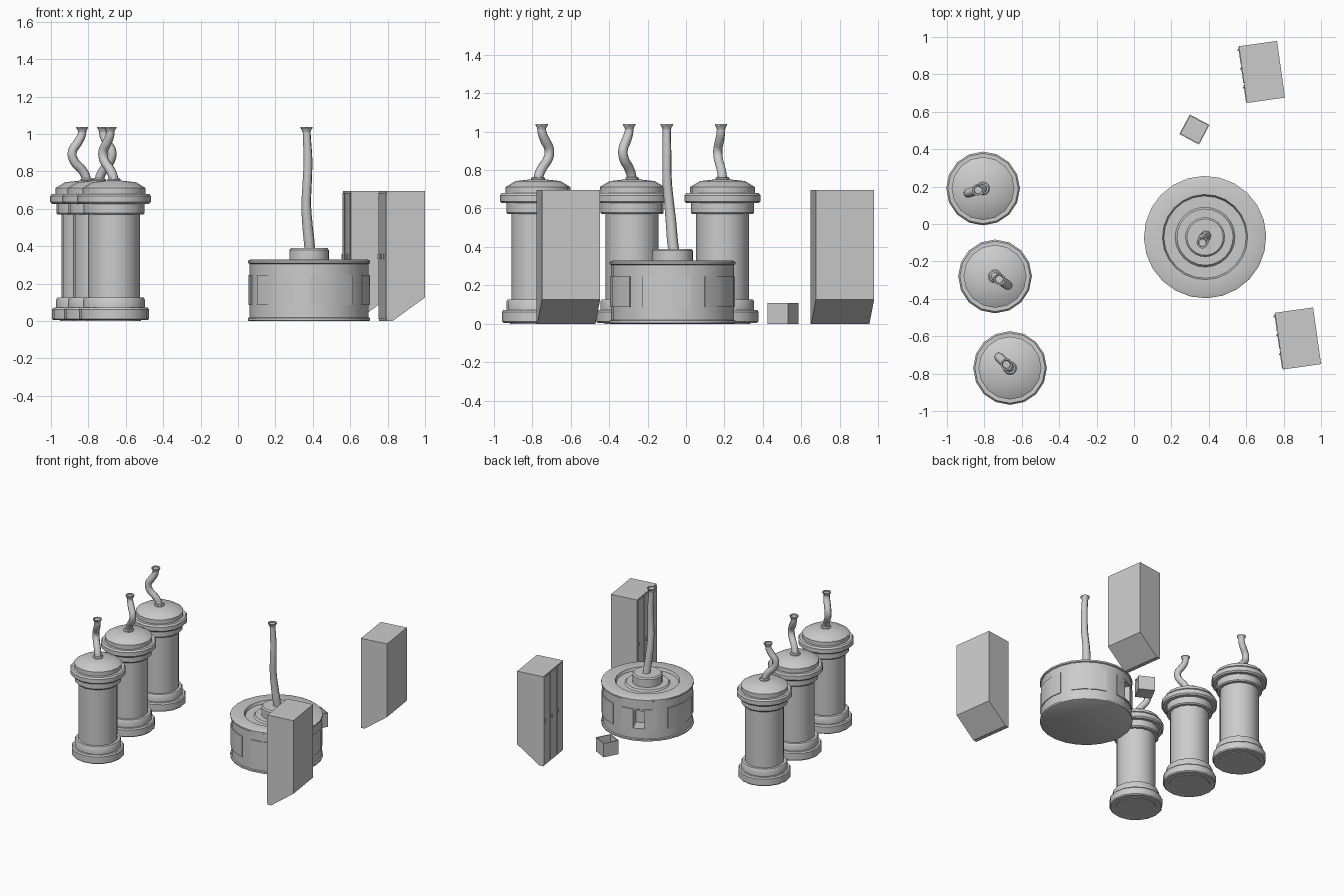
import bpy, bmesh
from math import sin, cos, radians, pi
from mathutils import Matrix, Vector

if "Cube" in bpy.data.objects:
    bpy.data.objects.remove(bpy.data.objects["Cube"])


def make(name, bm, loc=(0, 0, 0), rot=0.0, smooth=True):
    bmesh.ops.recalc_face_normals(bm, faces=bm.faces[:])
    me = bpy.data.meshes.new(name)
    bm.to_mesh(me)
    bm.free()
    ob = bpy.data.objects.new(name, me)
    bpy.context.collection.objects.link(ob)
    ob.location = loc
    ob.rotation_euler.z = rot
    if smooth:
        select(ob)
        bpy.ops.object.shade_smooth_by_angle(angle=radians(30))
    return ob


def select(ob):
    bpy.ops.object.select_all(action='DESELECT')
    ob.select_set(True)
    bpy.context.view_layer.objects.active = ob


def lathe(name, profile, sides, loc, phase=0.0, closed=False):
    # revolve an (r, z) profile; open profiles get end caps
    bm = bmesh.new()
    rings = [[bm.verts.new((r * cos(phase + 2 * pi * i / sides),
                            r * sin(phase + 2 * pi * i / sides), z))
              for i in range(sides)] for r, z in profile]
    pairs = list(zip(rings, rings[1:]))
    if closed:
        pairs.append((rings[-1], rings[0]))
    for a, b in pairs:
        for i in range(sides):
            j = (i + 1) % sides
            bm.faces.new((a[i], a[j], b[j], b[i]))
    if not closed:
        bm.faces.new(rings[0])
        bm.faces.new(rings[-1])
    return make(name, bm, loc)


def pipe(name, points, radii, loc):
    cu = bpy.data.curves.new(name, 'CURVE')
    cu.dimensions = '3D'
    cu.bevel_depth = 1.0
    cu.bevel_resolution = 2
    cu.resolution_u = 4
    cu.use_fill_caps = True
    sp = cu.splines.new('BEZIER')
    sp.bezier_points.add(len(points) - 1)
    for bp, p, r in zip(sp.bezier_points, points, radii):
        bp.co = p
        bp.radius = r
        bp.handle_left_type = bp.handle_right_type = 'AUTO'
    ob = bpy.data.objects.new(name, cu)
    bpy.context.collection.objects.link(ob)
    ob.location = loc
    select(ob)
    bpy.ops.object.convert(target='MESH')
    bpy.ops.object.shade_smooth_by_angle(angle=radians(50))
    # flared lip on the open end
    x, y, z = Vector(points[-1]) + Vector(loc)
    lathe(name + "_lip", [(.021, -.025), (.025, -.01), (.032, 0), (.032, .006),
                          (.024, .004), (.017, -.02)], 12, (x, y, z), closed=True)


def box(bm, center, size):
    bmesh.ops.create_cube(bm, size=1, matrix=Matrix.Translation(center)
                          @ Matrix.Diagonal((*size, 1)))


# --- three tank columns with bent chimney pipes
TANK = [(.145, 0), (.145, .005), (.18, .005), (.187, .012), (.187, .062), (.18, .072),
        (.165, .072), (.165, .115), (.158, .127), (.138, .127), (.138, .57),
        (.158, .57), (.164, .578), (.164, .627), (.188, .627), (.197, .637),
        (.197, .668), (.188, .68), (.168, .68), (.168, .712), (.118, .742), (.03, .752)]
BEND = [(0, .74), (.008, .775), (.03, .81), (.075, .86), (.083, .905),
        (.052, .955), (.03, .995), (.027, 1.032)]
for n, (x, y, ang) in enumerate([(-.807, .19, 197), (-.743, -.28, -35), (-.663, -.77, 135)], 1):
    lathe(f"tank_{n}", TANK, 16, (x, y, 0))
    a = radians(ang)
    lathe(f"tank_pipe_collar_{n}", [(.036, .74), (.036, .757), (.03, .764), (.01, .764)], 12, (x, y, 0))
    pipe(f"tank_pipe_{n}", [(d * cos(a), d * sin(a), z) for d, z in BEND],
         [.025] * 6 + [.023, .021], (x, y, 0))

# --- round stove, 24 sided
C = (.38, -.07, 0)
PH = radians(-28.5)
stove = lathe("stove_body", [
    (.32, 0), (.327, .004), (.327, .016), (.319, .02), (.319, .306), (.327, .31),
    (.327, .322), (.315, .328), (.228, .328), (.22, .308), (.16, .308), (.15, .32),
    (.106, .32), (.106, .38), (.097, .39), (.03, .39)], 24, C, PH)


# raised wall panels, three wall segments wide with one between
def panel(name, start):
    bm = bmesh.new()
    cols = []
    for i in range(4):
        t = start + radians(15 * i)
        cols.append([bm.verts.new((r * cos(t), r * sin(t), z))
                     for r, z in ((.312, .087), (.325, .087), (.325, .247), (.312, .247))])
    for a, b in zip(cols, cols[1:]):
        for k in range(4):
            m = (k + 1) % 4
            bm.faces.new((a[k], a[m], b[m], b[k]))
    bm.faces.new(cols[0])
    bm.faces.new(cols[-1])
    return make(name, bm, C)


panels = [panel(f"stove_panel_{k + 1}", PH + radians(60 * k)) for k in range(6)]

# fire opening cut through the panel that faces the coal bin
bm = bmesh.new()
box(bm, (.32, 0, .167), (.2, .08, .135))
cutter = make("fire_opening_cutter", bm, C, radians(114), smooth=False)
cutter.hide_render = True
for ob in (stove, panels[2]):
    md = ob.modifiers.new("opening", 'BOOLEAN')
    md.operation = 'DIFFERENCE'
    md.solver = 'EXACT'
    md.object = cutter
    select(ob)
    bpy.ops.object.modifier_apply(modifier=md.name)
bpy.data.objects.remove(cutter)

# stove chimney
pipe("stove_pipe", [(.004, .006, .385), (0, 0, .43), (-.01, -.008, .53), (-.015, -.018, .63),
                    (-.01, -.028, .74), (-.006, -.029, .86), (-.011, -.03, .97),
                    (-.014, -.03, 1.032)],
     [.029, .029, .028, .026, .025, .024, .022, .021], C)

# --- two lockers with a slanted underside, doors facing -x
D, W, H = .206, .306, .695
for n, (x, y) in enumerate([(.684, .813), (.877, -.612)], 1):
    rot = radians(8)
    bm = bmesh.new()
    side = [(-D / 2, 0), (-D / 2 + .03, 0), (D / 2, .127), (D / 2, H), (-D / 2, H)]
    f = bm.faces.new([bm.verts.new((px, -W / 2, pz)) for px, pz in side])
    ext = bmesh.ops.extrude_face_region(bm, geom=[f])
    bmesh.ops.translate(bm, vec=(0, W, 0),
                        verts=[v for v in ext['geom'] if isinstance(v, bmesh.types.BMVert)])
    make(f"locker_body_{n}", bm, (x, y, 0), rot, False)
    doors, handles = bmesh.new(), bmesh.new()
    for i in (-1, 0, 1):
        box(doors, (-D / 2 - .001, i * W / 3, H / 2), (.006, W / 3 - .01, H - .02))
        box(handles, (-D / 2 - .006, i * W / 3 + .032, .345), (.008, .008, .025))
    make(f"locker_doors_{n}", doors, (x, y, 0), rot, False)
    make(f"locker_handles_{n}", handles, (x, y, 0), rot, False)

# --- open coal bin
S, T = .0595, .006
bm = bmesh.new()
loops = [[bm.verts.new((sx * r, sy * r, z)) for sx, sy in ((-1, -1), (1, -1), (1, 1), (-1, 1))]
         for r, z in ((S, 0), (S, .107), (S - T, .107), (S - T, .012))]
for a, b in zip(loops, loops[1:]):
    for i in range(4):
        j = (i + 1) % 4
        bm.faces.new((a[i], a[j], b[j], b[i]))
bm.faces.new(loops[0])
bm.faces.new(loops[-1])
make("coal_bin", bm, (.323, .505, 0), radians(-28), False)
